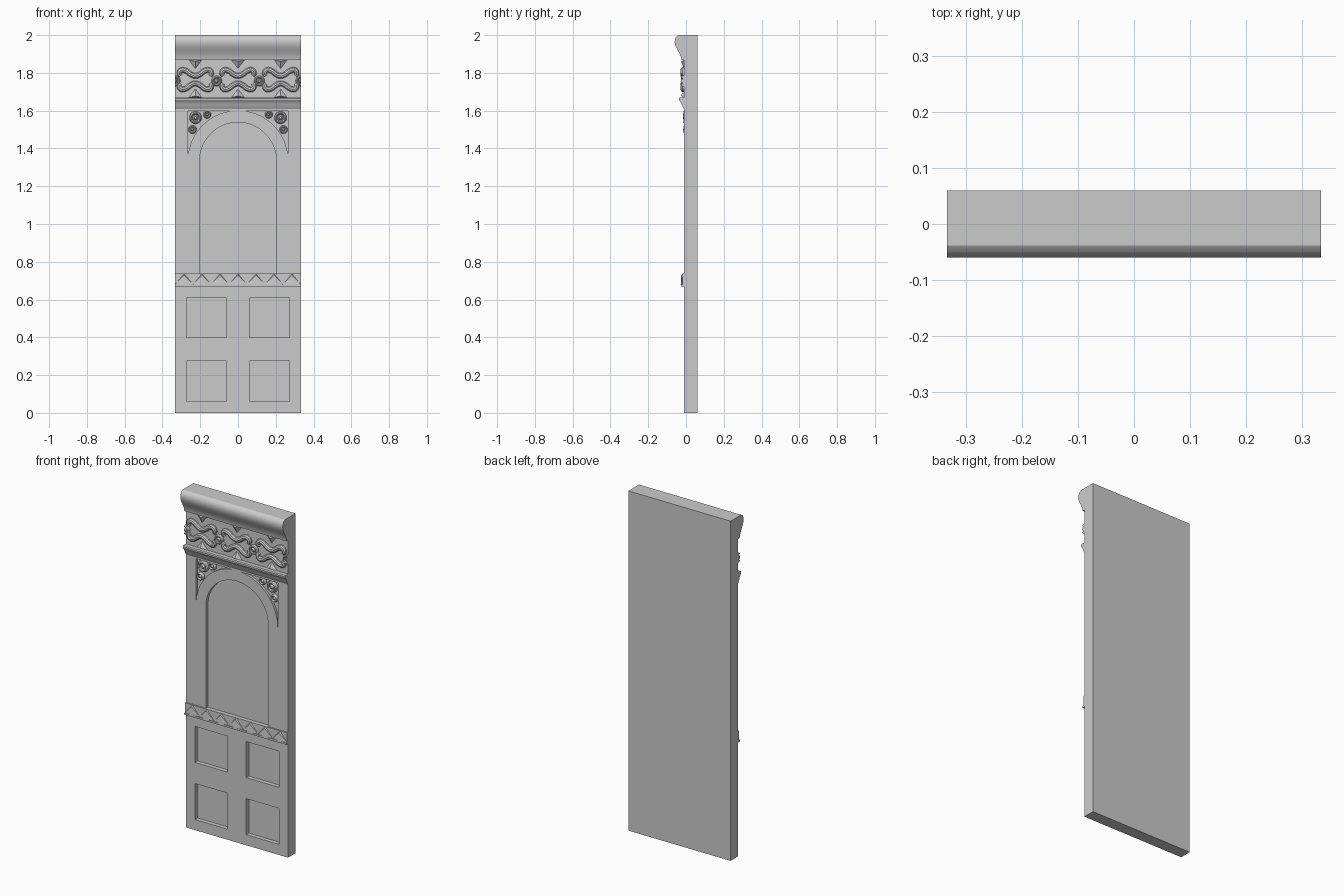
import bpy, bmesh
from math import pi, sin, cos, radians

if "Cube" in bpy.data.objects:
    bpy.data.objects.remove(bpy.data.objects["Cube"])

W, FRONT, BACK = 0.333, -0.01, 0.06


def mesh_object(name, verts, faces):
    me = bpy.data.meshes.new(name)
    bm = bmesh.new()
    vs = [bm.verts.new(v) for v in verts]
    for f in faces:
        bm.faces.new([vs[i] for i in f])
    bmesh.ops.remove_doubles(bm, verts=bm.verts, dist=1e-6)
    bmesh.ops.recalc_face_normals(bm, faces=bm.faces)
    bm.to_mesh(me)
    bm.free()
    ob = bpy.data.objects.new(name, me)
    bpy.context.collection.objects.link(ob)
    return ob


def prism(name, pts, lo, hi, axis):
    """Extrude a closed outline along x (points are y,z) or y (points are x,z)."""
    n = len(pts)
    place = (lambda p, d: (d, p[0], p[1])) if axis == 'x' else (lambda p, d: (p[0], d, p[1]))
    verts = [place(p, d) for d in (lo, hi) for p in pts]
    faces = [list(range(n)), list(range(n, 2 * n))]
    faces += [(i, (i + 1) % n, n + (i + 1) % n, n + i) for i in range(n)]
    return mesh_object(name, verts, faces)


def arc(r, a0, a1, n, cx=0, cz=0):
    return [(cx + r * cos(radians(a0 + (a1 - a0) * i / n)),
             cz + r * sin(radians(a0 + (a1 - a0) * i / n))) for i in range(n + 1)]


def rect(x0, x1, z0, z1):
    return [(x0, z0), (x1, z0), (x1, z1), (x0, z1)]


def cut(target, pts, depth):
    cutter = prism("cutter", pts, FRONT - 0.05, FRONT + depth, 'y')
    cutter.hide_render = True
    mod = target.modifiers.new("recess", 'BOOLEAN')
    mod.operation, mod.solver, mod.object = 'DIFFERENCE', 'EXACT', cutter
    bpy.context.view_layer.objects.active = target
    bpy.ops.object.modifier_apply(modifier=mod.name)
    bpy.data.objects.remove(cutter)


def rosette(name, x, z, r, y0, h, a0=0, a1=360):
    """Round boss: raised ring around a domed button, lathed about y."""
    prof = [(0, h), (.2, .95 * h), (.34, .7 * h), (.4, .35 * h), (.5, .35 * h), (.6, .75 * h),
            (.75, .9 * h), (.9, .75 * h), (1, .4 * h), (1, 0)]
    n, m = 24, len(prof)
    verts = [(x + p * r * cos(radians(a0 + (a1 - a0) * i / n)), y0 - q,
              z + p * r * sin(radians(a0 + (a1 - a0) * i / n)))
             for i in range(n + 1) for p, q in prof]
    faces = [(i * m + 1, i * m, (i + 1) * m + 1) for i in range(n)]
    faces += [(i * m + j, (i + 1) * m + j, (i + 1) * m + j + 1, i * m + j + 1)
              for i in range(n) for j in range(1, m - 1)]
    if a1 - a0 < 360:
        verts.append((x, y0, z))
        faces += [list(range(m)) + [len(verts) - 1],
                  list(range(n * m, n * m + m)) + [len(verts) - 1]]
    return mesh_object(name, verts, faces)


def scroll(name, pts):
    """Tapered round moulding that follows a smooth path."""
    cu = bpy.data.curves.new(name, 'CURVE')
    cu.dimensions, cu.bevel_depth, cu.bevel_resolution = '3D', 0.015, 3
    cu.use_fill_caps, cu.resolution_u = True, 6
    sp = cu.splines.new('BEZIER')
    sp.bezier_points.add(len(pts) - 1)
    for b, (x, z, r) in zip(sp.bezier_points, pts):
        b.co, b.radius = (x, FRONT - 0.004, z), r
        b.handle_left_type = b.handle_right_type = 'AUTO'
    tmp = bpy.data.objects.new("path", cu)
    bpy.context.collection.objects.link(tmp)
    me = bpy.data.meshes.new_from_object(tmp.evaluated_get(bpy.context.evaluated_depsgraph_get()))
    bpy.data.objects.remove(tmp)
    ob = bpy.data.objects.new(name, me)
    bpy.context.collection.objects.link(ob)


# Slab with four square panels, arched niche and two spandrels recessed
body = prism("panel_body", rect(-W, W, 0, 2), FRONT, BACK, 'y')
SPRING = 1.335
for x0 in (-0.273, 0.06):
    for z0 in (0.062, 0.398):
        cut(body, rect(x0, x0 + 0.213, z0, z0 + 0.212), 0.025)
cut(body, [(-0.203, 0.735), (0.203, 0.735)] + arc(0.203, 0, 180, 40, 0, SPRING), 0.02)
for s in (-1, 1):
    pts = [(s * x, z) for x, z in arc(0.266, 1, 84, 24, 0, SPRING)]
    cut(body, pts + [(s * 0.266, pts[-1][1])], 0.014)

# Crowning cornice
prism("top_cornice", [(FRONT, 2), (-.038, 2), (-.05, 1.993), (-.058, 1.98), (-.06, 1.965),
      (-.058, 1.95), (-.052, 1.935), (-.043, 1.918), (-.034, 1.902), (-.028, 1.887),
      (-.025, 1.875), (-.024, 1.868), (FRONT, 1.868)], -W, W, 'x')

# Moulding under the frieze
prism("frieze_moulding", [(FRONT, 1.67), (-.034, 1.67), (-.038, 1.664), (-.037, 1.656),
      (-.032, 1.65), (-.026, 1.642), (-.022, 1.632), (-.017, 1.62), (FRONT, 1.608)], -W, W, 'x')

# Spandrel bosses
for s, side in ((-1, "left"), (1, "right")):
    for x, z, r in ((0.225, 1.563, 0.033), (0.163, 1.58, 0.021), (0.241, 1.5, 0.022)):
        rosette("spandrel_boss_" + side, s * x, z, r, FRONT + 0.014, 0.02)

# Frieze: paired wavy scrolls, darts above and below, rosettes between
MID = 1.764
half = [(0.05, 0.047, 1), (0.075, 0.05, 1), (0.085, 0.03, 0.9), (0.078, 0.02, 0.6)]
wave = [(-x, z, r) for x, z, r in reversed(half)] + [(-0.025, 0.029, 1), (0, 0.02, 1),
                                                   (0.025, 0.029, 1)] + half
for cx in (-0.226, 0, 0.226):
    for s in (-1, 1):
        scroll("frieze_scroll", [(cx + x, MID + s * z, r) for x, z, r in wave])
        edge = 1.868 if s > 0 else 1.67
        mesh_object("frieze_dart", [(cx - .034, FRONT, edge), (cx + .034, FRONT, edge),
                    (cx, FRONT, edge - s * .045), (cx, FRONT - .018, edge - s * .008)],
                    [(0, 1, 2), (0, 1, 3), (1, 2, 3), (2, 0, 3)])
for x in (-0.113, 0.113):
    rosette("frieze_rosette", x, 1.757, 0.028, FRONT, 0.018)
rosette("frieze_rosette_left_end", -W, 1.757, 0.028, FRONT, 0.018, -90, 90)
rosette("frieze_rosette_right_end", W, 1.757, 0.028, FRONT, 0.018, 90, 270)

# Sill with a zigzag carved face
prism("sill", [(FRONT, .737), (-.018, .737), (-.018, .68), (-.026, .68), (-.026, .67),
      (FRONT, .67)], -W, W, 'x')
N = 7
step = 2 * W / N
for i in range(N):
    x = -W + i * step
    mesh_object("sill_leaf", [(x, -.018, .68), (x + step, -.018, .68), (x + step / 2, -.018, .737),
                (x + step / 2, -.028, .68), (x + step / 2, -.025, .729)],
                [(0, 3, 4), (0, 4, 2), (3, 1, 4), (1, 2, 4), (0, 1, 3), (0, 2, 1)])

# Smooth curved surfaces, keep carved edges crisp
bpy.ops.object.select_all(action='SELECT')
bpy.context.view_layer.objects.active = body
bpy.ops.object.shade_smooth_by_angle(angle=radians(30))
